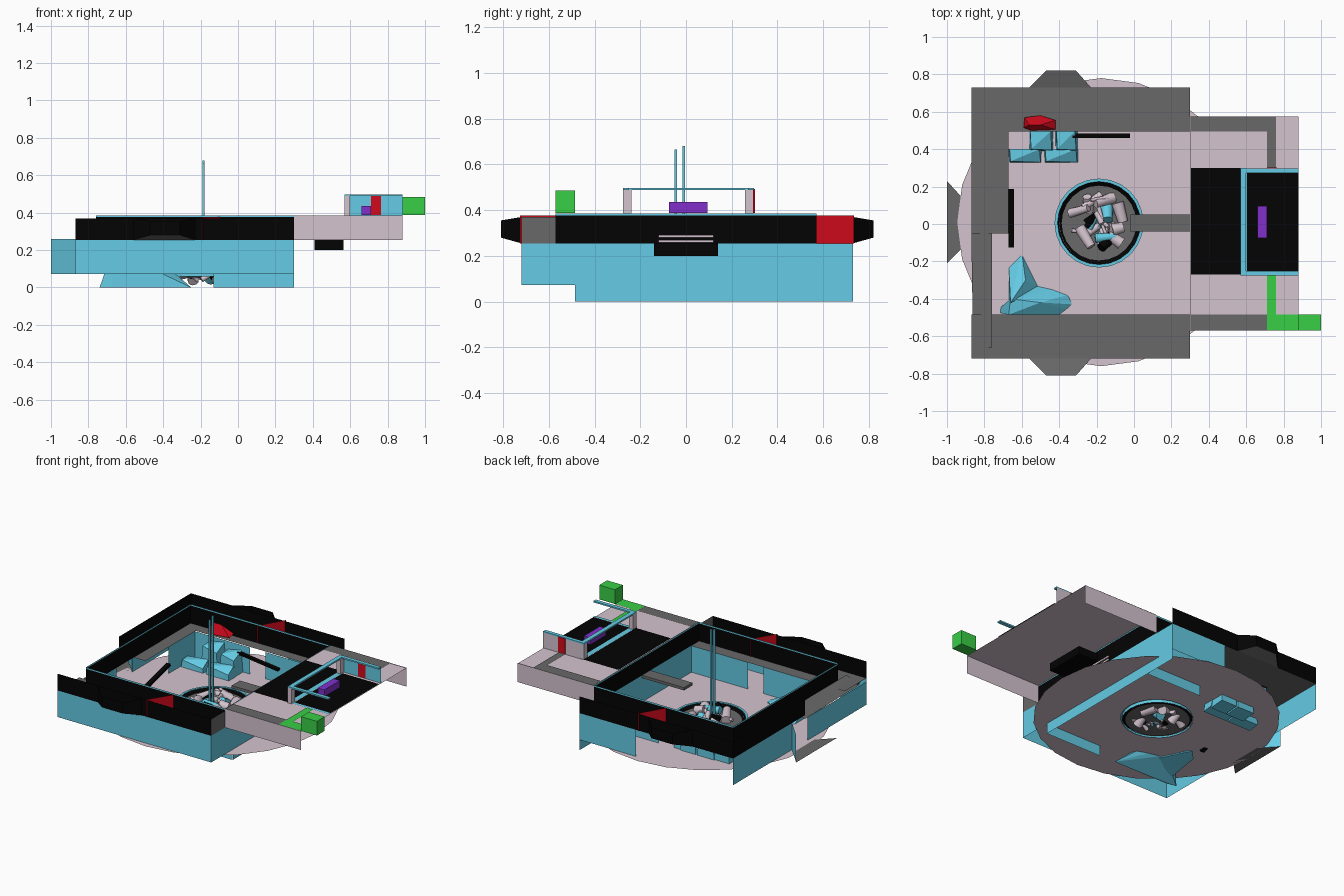
import bpy, bmesh, math, random
from mathutils import Matrix

if "Cube" in bpy.data.objects:
    bpy.data.objects.remove(bpy.data.objects["Cube"])

random.seed(4)
COL = {'pink': (.66, .55, .62), 'blue': (.13, .6, .78), 'black': (.001, .001, .001), 'grey': (.14, .14, .14),
       'red': (.65, .003, .012), 'green': (.04, .62, .06), 'violet': (.22, .03, .6)}
MAT = {}
for key, c in COL.items():
    MAT[key] = bpy.data.materials.new(key)
    MAT[key].diffuse_color = (*c, 1)


def add(name, bm, col):
    me = bpy.data.meshes.new(name)
    bm.to_mesh(me)
    bm.free()
    ob = bpy.data.objects.new(name, me)
    bpy.context.collection.objects.link(ob)
    me.materials.append(MAT[col])
    return ob


def polys(name, faces, col):
    bm = bmesh.new()
    for f in faces:
        bm.faces.new([bm.verts.new(p) for p in f])
    bmesh.ops.remove_doubles(bm, verts=bm.verts, dist=1e-4)
    return add(name, bm, col)


def wall(name, a, b, z0, z1, col):
    return polys(name, [[(*a, z0), (*b, z0), (*b, z1), (*a, z1)]], col)


def slab(name, x0, x1, y0, y1, z, col):
    return polys(name, [[(x0, y0, z), (x1, y0, z), (x1, y1, z), (x0, y1, z)]], col)


def box(name, x0, x1, y0, y1, z0, z1, col, rot=None):
    bm = bmesh.new()
    bmesh.ops.create_cube(bm, size=1)
    bmesh.ops.scale(bm, vec=(x1 - x0, y1 - y0, z1 - z0), verts=bm.verts)
    if rot:
        bmesh.ops.rotate(bm, verts=bm.verts, matrix=Matrix.Rotation(rot[0], 3, rot[1]))
    bmesh.ops.translate(bm, vec=((x0 + x1) / 2, (y0 + y1) / 2, (z0 + z1) / 2), verts=bm.verts)
    return add(name, bm, col)


def hull(name, pts, col):
    bm = bmesh.new()
    for p in pts:
        bm.verts.new(p)
    bmesh.ops.convex_hull(bm, input=bm.verts)
    return add(name, bm, col)


def ring(name, c, profile, n, col):
    """Revolve (radius, z) points around a vertical axis."""
    faces = []
    def pt(r, z, i):
        t = math.tau * i / n
        return (c[0] + r * math.cos(t), c[1] + r * math.sin(t), z)
    for (r0, z0), (r1, z1) in zip(profile, profile[1:]):
        for i in range(n):
            faces.append([pt(r0, z0, i), pt(r1, z1, i), pt(r1, z1, i + 1), pt(r0, z0, i + 1)])
    return polys(name, faces, col)


# Arena floor with central pit
PC = (-.187, .005)
ring('arena_floor', (-.175, .01), [(.77, .072), (.225, .072)], 24, 'pink')
ring('pit_rim', PC, [(.238, .072), (.238, .082), (.222, .082), (.222, .06)], 24, 'blue')
ring('pit_band', PC, [(.222, .078), (.2, .062)], 24, 'black')
ring('pit_bottom', PC, [(.201, .062), (.001, .052)], 24, 'grey')

# Heap of tubes and rubble in the pit
for i in range(28):
    t, r = random.uniform(0, math.tau), .13 * random.random() ** .7
    bm = bmesh.new()
    rad = random.uniform(.008, .036)
    bmesh.ops.create_cone(bm, cap_ends=True, segments=10, radius1=rad, radius2=rad * .8, depth=random.uniform(.06, .13))
    rot = Matrix.Rotation(random.uniform(0, math.tau), 4, 'Z') @ Matrix.Rotation(random.uniform(.9, 1.7), 4, 'X')
    bm.transform(Matrix.Translation((PC[0] + r * math.cos(t), PC[1] + r * math.sin(t), random.uniform(.062, .1))) @ rot)
    ob = add('pit_rubble', bm, 'blue' if i % 9 == 4 else 'black' if i % 9 == 8 else 'pink')
    for p in ob.data.polygons:
        p.use_smooth = len(p.vertices) == 4

# Two tall thin poles
for y, z in ((-.045, .665), (-.01, .68)):
    box('pole', -.191, -.179, y - .005, y + .005, .035, z, 'blue')

# Gallery floor around the arena
slab('gallery_front', -.87, .3, -.72, -.485, .255, 'grey')
slab('gallery_back', -.87, .3, .495, .73, .255, 'grey')
slab('gallery_left', -.87, -.67, -.05, .495, .255, 'grey')
polys('gallery_left_broken', [[(-.86, -.66, .23), (-.76, -.66, .27), (-.76, -.05, .27), (-.87, -.05, .23)]], 'grey')

# Outer walls: black upper band, blue lower band
wall('outer_front_upper', (-.87, -.72), (.3, -.72), .255, .37, 'black')
wall('outer_back_upper', (-.87, .73), (.3, .73), .255, .37, 'black')
wall('outer_left_upper', (-.87, -.05), (-.87, .73), .255, .37, 'black')
wall('outer_front_lower', (-.87, -.72), (.3, -.72), .072, .255, 'blue')
wall('outer_left_lower', (-.87, .09), (-.87, .73), .072, .255, 'blue')
wall('outer_left_lower_front', (-.87, -.72), (-.87, -.08), .072, .23, 'blue')
wall('outer_back_lower', (-.13, .73), (.3, .73), .072, .255, 'blue')
wall('right_wall_front', (.3, -.72), (.3, -.485), .072, .255, 'blue')
wall('right_wall', (.3, -.485), (.3, .73), 0, .255, 'blue')
wall('gallery_end', (.3, -.57), (.3, -.72), .255, .37, 'grey')

# Inner arena walls
for s in (-1, 1):
    wall('inner_wall_right', (-.13, s * .487), (.3, s * .487), 0, .255, 'blue')
    wall('inner_wall_left', (-.67, s * .487), (-.25, s * .487), .072, .255, 'blue')
wall('inner_wall_side', (-.67, .2), (-.67, .487), .072, .255, 'blue')

# Inner gallery partition with blue coping
R = [(-.76, -.57), (.3, -.57), (.3, .57), (-.76, .57)]
for i in range(4):
    wall('partition', R[i], R[(i + 1) % 4], .255, .376, 'black')
    wall('partition_coping', R[i], R[(i + 1) % 4], .376, .386, 'blue')

# Bays bulging from the outer walls, open on top
for y0, y1 in ((-.72, -.81), (.73, .82)):
    A, B = [(-.56, y0), (-.23, y0)], [(-.47, y1), (-.31, y1)]
    polys('bay_wall', [
        [(*A[0], .255), (*B[0], .28), (*B[0], .355), (*A[0], .37)],
        [(*B[0], .28), (*B[1], .28), (*B[1], .355), (*B[0], .355)],
        [(*B[1], .28), (*A[1], .255), (*A[1], .37), (*B[1], .355)]], 'black')
    polys('bay_floor', [[(*A[0], .255), (*A[1], .255), (*B[1], .28), (*B[0], .28)]], 'grey')

# Red corridor doors, standing diagonally between partition and outer wall
for y0, y1, x in ((.565, .735, -.2), (-.725, -.565, -.14)):
    wall('corridor_door', (x - .05, y0), (x + .05, y1), .255, .376, 'red')

# Entrance niche on the left
polys('niche_floor', [[(-.9, -.11, .072), (-.9, .12, .072), (-1, .23, .072), (-1, -.21, .072)]], 'grey')
wall('niche_wall', (-.87, .09), (-1, .23), .072, .26, 'blue')

# Catwalk over the pit
box('catwalk', -.02, .3, -.04, .05, .237, .256, 'grey')

# Side deck on the right: skirts, deck, edge strips
slab('deck', .3, .88, -.57, .575, .382, 'pink')
for y in (-.57, .575):
    wall('deck_skirt', (.3, y), (.88, y), .255, .385, 'pink')
slab('deck_black_pad', .305, .57, -.27, .3, .387, 'black')
slab('deck_inner_pad', .605, .88, -.25, .275, .387, 'black')
slab('edge_strip_back', .305, .76, .495, .575, .386, 'grey')
slab('edge_strip_cross', .71, .76, .3, .495, .386, 'grey')
slab('edge_strip_front', .305, .71, -.57, -.485, .386, 'grey')
slab('green_strip_cross', .71, .76, -.485, -.27, .387, 'green')
slab('green_strip', .71, .88, -.57, -.485, .387, 'green')
box('green_block', .88, 1, -.57, -.485, .387, .485, 'green')
box('hanging_box', .41, .565, -.14, .14, .2, .255, 'black')
for z in (.258, .28):
    box('window_frame', .303, .31, -.12, .12, z, z + .012, 'pink')

# Booth on the deck
wall('booth_back_wall', (.57, .297), (.88, .297), .385, .497, 'blue')
wall('booth_back_wall_outside', (.57, .299), (.88, .299), .385, .49, 'pink')
box('booth_red_panel', .71, .765, .294, .301, .388, .492, 'red')
for y in (-.275, .258):
    box('booth_post', .57, .6, y, y + .037, .385, .49, 'pink')
box('booth_beam', .57, .6, -.275, .297, .488, .498, 'blue')
for y in (-.275, .272):
    box('booth_rail', .57, .88, y, y + .025, .488, .498, 'blue')
slab('booth_sill', .57, .605, -.27, .3, .388, 'blue')
slab('booth_side_sill', .605, .88, -.27, -.25, .388, 'blue')
box('violet_console', .66, .71, -.075, .095, .388, .435, 'violet')

# Blue rock heaps in the corners
hull('front_rock', [(-.67, -.485, 0), (-.74, -.47, 0), (-.25, -.485, .0), (-.33, -.43, .07), (-.36, -.38, .08),
                    (-.44, -.35, .08), (-.5, -.42, .16), (-.67, -.485, .2), (-.66, -.4, .2), (-.53, -.33, .08)], 'blue')
hull('front_rock_spike', [(-.67, -.45, .02), (-.6, -.15, .06), (-.5, -.35, .06), (-.58, -.3, .15),
                          (-.66, -.42, .22), (-.67, -.22, .06)], 'blue')
for x0, x1, y0, y1, z1 in ((-.67, -.49, .325, .4, .12), (-.48, -.295, .325, .4, .13),
                           (-.56, -.43, .39, .495, .22), (-.42, -.3, .39, .495, .2)):
    hull('back_rock', [(x0, y0, .02), (x1, y0, .02), (x1, y1, .03), (x0, y1, .03), (x0 + .01, y0 + .01, z1),
                       (x1 - .01, y0 + .005, z1 - .02), (x1 - .015, y1, z1 + .02), (x0 + .005, y1, z1)], 'blue')
hull('red_rock', [(-.59, .515, .27), (-.585, .57, .28), (-.5, .58, .26), (-.42, .555, .28), (-.42, .505, .27),
                  (-.55, .5, .26), (-.5, .53, .33), (-.56, .53, .33)], 'red')

# Fallen black and grey panels
box('fallen_panel_left', -.672, -.642, -.13, .19, .1, .115, 'black', (.25, 'X'))
box('fallen_panel_back', -.33, -.02, .46, .485, .18, .195, 'black', (.12, 'Y'))
box('fallen_panel_corner', -.86, -.77, -.67, -.645, .22, .235, 'grey', (.4, 'Y'))

for m in bpy.data.materials:
    if m.users and not m.is_grease_pencil:
        m.use_nodes = True
        m.node_tree.nodes["Principled BSDF"].inputs["Base Color"].default_value = m.diffuse_color
